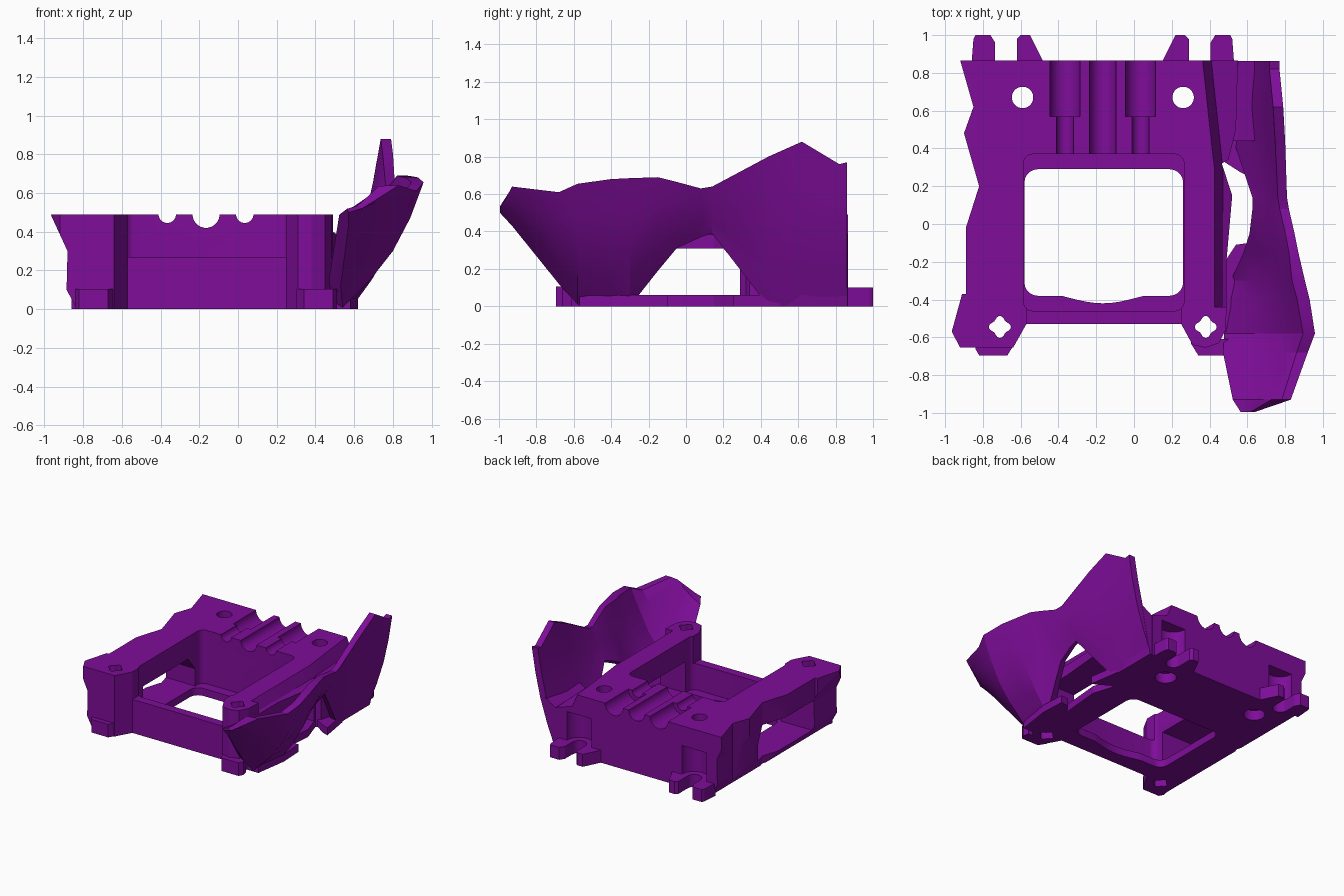
import bpy, bmesh, math
from mathutils import Vector

if "Cube" in bpy.data.objects:
    bpy.data.objects.remove(bpy.data.objects["Cube"])

purple = bpy.data.materials.new("purple")
purple.diffuse_color = (0.21, 0.004, 0.32, 1)
purple.use_nodes = True
purple.node_tree.nodes["Principled BSDF"].inputs["Base Color"].default_value = purple.diffuse_color
AXIS = -0.165  # symmetry line of the frame


def mesh_object(name, bm):
    bmesh.ops.recalc_face_normals(bm, faces=bm.faces)
    me = bpy.data.meshes.new(name)
    bm.to_mesh(me)
    bm.free()
    me.materials.append(purple)
    ob = bpy.data.objects.new(name, me)
    bpy.context.collection.objects.link(ob)
    return ob


def loft(name, rings):
    bm = bmesh.new()
    vs = [[bm.verts.new(p) for p in r] for r in rings]
    n = len(vs[0])
    for a, b in zip(vs, vs[1:]):
        for i in range(n):
            j = (i + 1) % n
            bm.faces.new((a[i], a[j], b[j], b[i]))
    bm.faces.new(vs[0])
    bm.faces.new(vs[-1][::-1])
    return mesh_object(name, bm)


def prism(name, pts, lo, hi, axis="z"):
    # profile is (x, y) for z, (x, z) for y, (y, z) for x
    place = {"z": lambda p, h: (p[0], p[1], h),
             "y": lambda p, h: (p[0], h, p[1]),
             "x": lambda p, h: (h, p[0], p[1])}[axis]
    return loft(name, [[place(p, h) for p in pts] for h in (lo, hi)])


def circle(cx, cy, r, n=24):
    return [(cx + r * math.cos(2 * math.pi * (i + .5) / n),
             cy + r * math.sin(2 * math.pi * (i + .5) / n)) for i in range(n)]


def rounded(x0, x1, y0, y1, r, n=5):
    out = []
    for k, (cx, cy) in enumerate(((x1 - r, y1 - r), (x0 + r, y1 - r),
                                  (x0 + r, y0 + r), (x1 - r, y0 + r))):
        for i in range(n + 1):
            a = math.pi / 2 * (k + i / n)
            out.append((cx + r * math.cos(a), cy + r * math.sin(a)))
    return out


def box(x0, x1, y0, y1):
    return [(x0, y0), (x1, y0), (x1, y1), (x0, y1)]


def mirror(pts):
    return [(2 * AXIS - x, y) for x, y in pts]


def cut_with(target, c):
    m = target.modifiers.new("cut", "BOOLEAN")
    m.operation, m.solver, m.object = "DIFFERENCE", "EXACT", c
    bpy.context.view_layer.objects.active = target
    bpy.ops.object.modifier_apply(modifier=m.name)
    bpy.data.objects.remove(c)


def cut(target, *profile):
    cut_with(target, prism("cutter", *profile))


# Frame block: jagged left edge, two front posts, thick rear
outline = [(-0.92, 0.865), (-0.85, 0.62), (-0.9, 0.48), (-0.82, 0.2), (-0.89, -0.02),
           (-0.89, -0.37), (-0.91, -0.37), (-0.965, -0.57), (-0.92, -0.655),
           (-0.64, -0.655), (-0.57, -0.53), (0.25, -0.53), (0.31, -0.64), (0.38, -0.655),
           (0.45, -0.63), (0.485, -0.56), (0.49, -0.45), (0.49, -0.19), (0.52, 0.15),
           (0.465, 0.32), (0.5, 0.34), (0.54, 0.5), (0.55, 0.865)]
frame = prism("frame", outline, 0, 0.49)

# Tapered left side and sloped right shoulder
cut(frame, [(-0.972, 0.5), (-0.88, 0.3), (-0.885, 0.1), (-0.825, -0.01),
            (-1.2, -0.01), (-1.2, 0.5)], -1, 1, "y")
cut_with(frame, loft("cutter", [
    [(x, y, 0.5), (x + 0.05, y, z + 0.05), (0.56, y, z), (0.7, y, z), (0.7, y, 0.5)]
    for y, x, z in ((-0.44, 0.42, 0.36), (0.3, 0.42, 0.36), (0.95, 0.35, 0.33))]))

# Central opening, larger above the base plate, and gap over the front bar
cut(frame, rounded(-0.58, 0.26, -0.38, 0.29, 0.07), -0.1, 0.2)
scallop = [(AXIS + 0.36 * i / 8, -0.36 - 0.03 * (1 + math.cos(math.pi * i / 8)))
           for i in range(-8, 9)]
cut(frame, scallop + [(0.19, -0.3), (-0.52, -0.3)], -0.1, 0.2)
cut(frame, rounded(-0.585, 0.265, -0.46, 0.37, 0.05), 0.06, 0.6)
cut(frame, box(-0.57, 0.25, -0.6, -0.3), 0.27, 0.6)

# Side windows under the arms
cut(frame, [(-0.37, 0.06), (0.29, 0.06), (0.29, 0.2), (0.2, 0.31), (-0.37, 0.31)],
    -1.2, 1.2, "x")

# Cable channels across the rear
for x, r, y0, y1 in ((-0.365, 0.045, 0.3, 0.6), (-0.365, 0.08, 0.57, 0.95),
                     (-0.165, 0.07, 0.3, 0.95),
                     (0.035, 0.045, 0.3, 0.6), (0.035, 0.08, 0.57, 0.95)):
    cut(frame, circle(x, 0.49, r), y0, y1, "y")

# Rear screw holes with counterbores
for x in (-0.59, 0.26):
    cut(frame, circle(x, 0.67, 0.057), -0.1, 0.6)
    cut(frame, circle(x, 0.67, 0.08), -0.1, 0.08)

# Four-lobed holes in the front posts
for x in (-0.71, 0.38):
    lobes = []
    for i in range(48):
        a = 2 * math.pi * i / 48
        r = 0.05 + 0.008 * math.cos(4 * a)
        lobes.append((x + r * math.cos(a), -0.545 + r * math.sin(a)))
    cut(frame, lobes, -0.1, 0.6)

# Rounded niches above the rear hooks, with slots at the bottom
for x in (-0.677, 0.347):
    cut(frame, circle(x, 0.865, 0.11), 0.1, 0.33)
    cut(frame, circle(x, 0.865, 0.057), -0.1, 0.2)

# Rear hooks and front feet, mirrored
hook_outer = [(-0.86, 0.85), (-0.85, 0.98), (-0.84, 1.0), (-0.76, 1.0),
              (-0.735, 0.96), (-0.735, 0.85)]
hook_inner = [(-0.62, 0.85), (-0.62, 0.98), (-0.6, 1.0), (-0.55, 1.0), (-0.475, 0.85)]
foot = [(-0.84, -0.66), (-0.82, -0.695), (-0.67, -0.695), (-0.63, -0.63), (-0.65, -0.61),
        (-0.83, -0.61)]
for name, pts, h in (("outer_hook", hook_outer, 0.1), ("inner_hook", hook_inner, 0.1),
                     ("front_foot", foot, 0.105)):
    prism(name + "_left", pts, 0, h)
    prism(name + "_right", mirror(pts), 0, h)

# Side wing: thick shell lofted through (y, bottom x, z, top x, z, bulge)
stations = [(-0.995, 0.57, 0.50, 0.64, 0.52, 0.0), (-0.93, 0.57, 0.43, 0.83, 0.64, 0.02),
            (-0.68, 0.53, 0.12, 0.92, 0.61, 0.05), (-0.58, 0.54, 0.01, 0.958, 0.655, 0.06),
            (-0.4, 0.56, 0.0, 0.93, 0.68, 0.05), (-0.3, 0.58, 0.0, 0.905, 0.685, 0.05),
            (-0.15, 0.63, 0.19, 0.87, 0.69, 0.03), (-0.05, 0.66, 0.31, 0.85, 0.665, 0.02),
            (0.08, 0.675, 0.37, 0.82, 0.63, 0.01), (0.14, 0.675, 0.39, 0.81, 0.64, 0.01),
            (0.44, 0.58, 0.0, 0.80, 0.80, 0.02), (0.62, 0.56, 0.0, 0.79, 0.88, 0.03),
            (0.82, 0.56, 0.0, 0.77, 0.76, 0.03), (0.862, 0.56, 0.0, 0.77, 0.77, 0.03)]
STEPS = 4
rings = []
for y, bx, bz, tx, tz, bulge in stations:
    b, t = Vector((bx, bz)), Vector((tx, tz))
    d = (t - b).normalized()
    inward = Vector((-d.y, d.x))
    thick = 0.02 if y < -0.95 else 0.075 if y < -0.2 else 0.055
    outer = [b.lerp(t, i / STEPS) - inward * bulge * math.sin(math.pi * i / STEPS)
             for i in range(STEPS + 1)]
    inner = [p + inward * thick for p in outer]
    inner[-1].y = tz
    rings.append([(p.x, y, max(p.y, 0)) for p in outer + inner[::-1]])
wing = loft("side_wing", rings)

# Floor webs and rear flank joining the wing to the frame
prism("front_web", [(0.44, -0.57), (0.58, -0.57), (0.62, -0.3), (0.61, -0.1), (0.54, -0.11),
                    (0.48, -0.2), (0.44, -0.2)], 0, 0.06)
prism("rear_web", [(0.46, 0.34), (0.57, 0.27), (0.62, 0.25), (0.58, 0.5), (0.46, 0.5)], 0, 0.06)
loft("rear_flank", [[(0.46, y, 0), (0.57, y, 0), (0.65, y, h + 0.06), (0.55, y, h),
                     (0.46, y, h)] for y, h in ((0.44, 0.3), (0.864, 0.33))])

for ob in bpy.context.collection.objects:
    bpy.ops.object.select_all(action="DESELECT")
    ob.select_set(True)
    bpy.context.view_layer.objects.active = ob
    bpy.ops.object.shade_smooth_by_angle(angle=math.radians(20))
